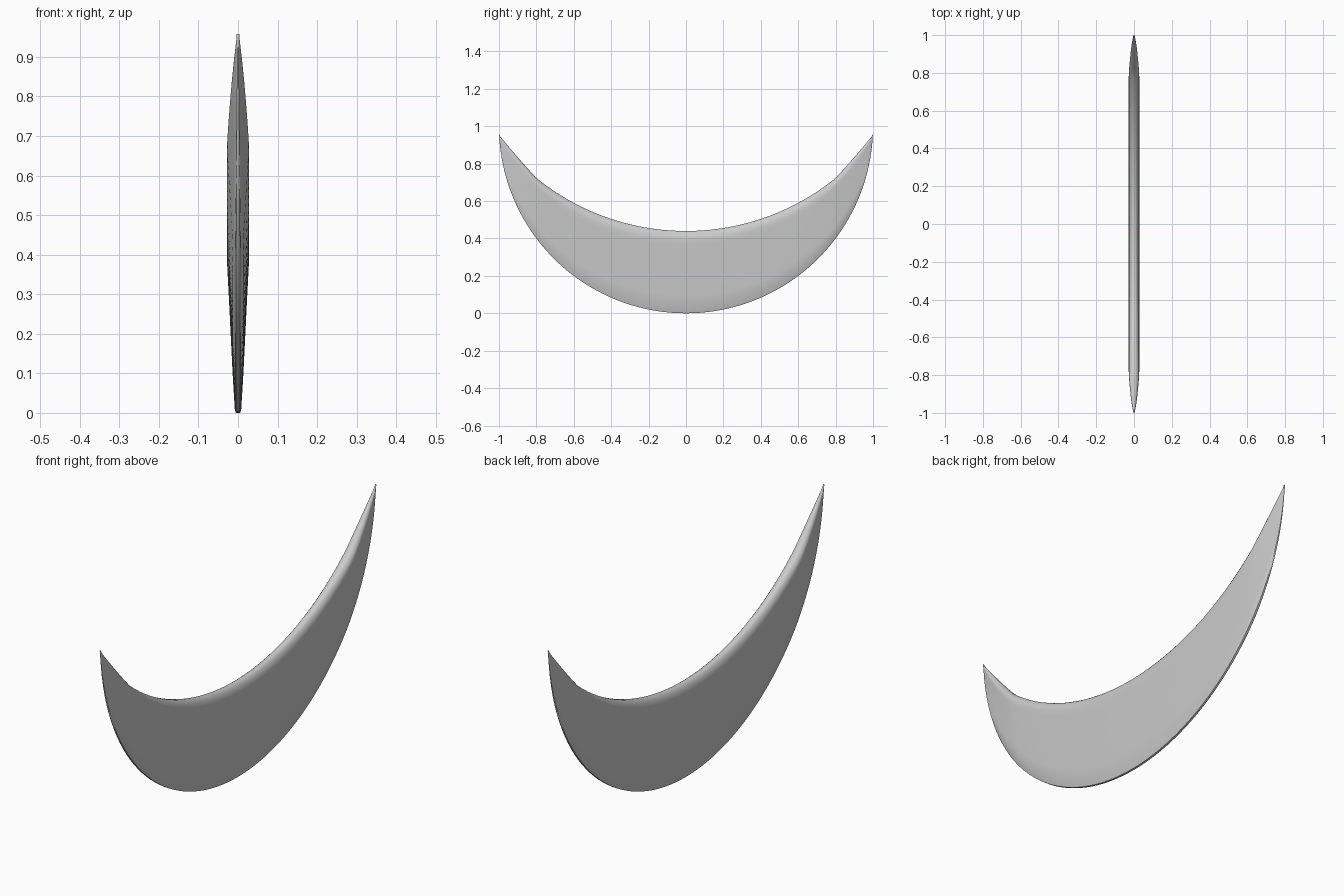
import bpy, bmesh, math

if "Cube" in bpy.data.objects:
    bpy.data.objects.remove(bpy.data.objects["Cube"])

# Half cross-section: (half thickness, fraction of the way from lower to upper edge)
SECTION = [(.005, 0), (.008, .015), (.0135, .22), (.0185, .45), (.0235, .68),
           (.027, .83), (.028, .885), (.0265, .93), (.021, .965), (.014, .988), (.007, 1)]
TIP_Z = .955
N = 72


def upper_z(y):
    # Circular inner edge that straightens towards the tips
    y = abs(y)
    arc = lambda v: .44 + 1.27 - math.sqrt(1.27 ** 2 - v * v)
    if y < .8:
        return arc(y)
    k = (y - .8) / .2
    return arc(.8) + (TIP_Z - arc(.8)) * (.92 * k + .08 * k * k)


def taper(y):
    # Thickness stays constant, then narrows to the tips
    k = max(0, (abs(y) - .79) / .21)
    return 1 - .55 * k - .33 * k ** 3


# Crescent: rings of the section swept along the circular lower edge
bm = bmesh.new()
limit = math.acos(1 - TIP_Z)
rings = []
for i in range(N + 1):
    a = limit * (2 * i / N - 1)
    y, low = math.sin(a), 1 - math.cos(a)
    high = max(upper_z(y), low + .003)
    outline = [(w, t) for w, t in SECTION] + [(-w, t) for w, t in reversed(SECTION)]
    rings.append([bm.verts.new((w * taper(y), y, low + (high - low) * t)) for w, t in outline])
for r, s in zip(rings, rings[1:]):
    for j in range(len(r)):
        k = (j + 1) % len(r)
        bm.faces.new((r[j], r[k], s[k], s[j]))
bm.faces.new(rings[0])
bm.faces.new(rings[-1])
bmesh.ops.recalc_face_normals(bm, faces=bm.faces)

mesh = bpy.data.meshes.new("crescent_blade")
bm.to_mesh(mesh)
bm.free()
blade = bpy.data.objects.new("crescent_blade", mesh)
bpy.context.collection.objects.link(blade)
bpy.context.view_layer.objects.active = blade
blade.select_set(True)
bpy.ops.object.shade_smooth_by_angle(angle=math.radians(40))
